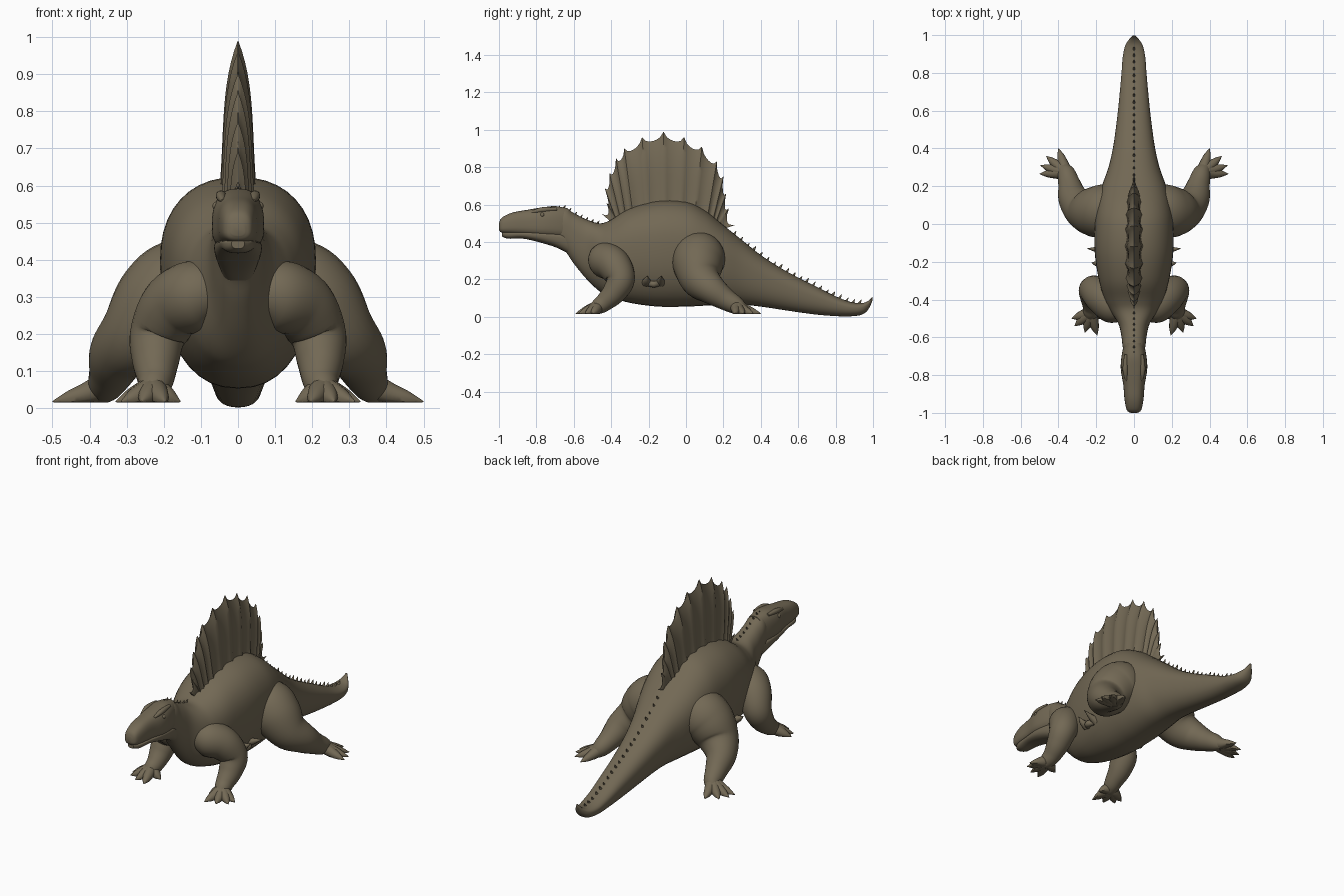
import bpy
import bmesh
from math import sin, cos, pi
from mathutils import Vector

cube = bpy.data.objects.get("Cube")
if cube:
    bpy.data.objects.remove(cube)

SOLE = 0.015  # height of the flat foot soles

hide = bpy.data.materials.new("olive_brown_hide")
hide.use_nodes = True
colour = (0.17, 0.14, 0.09, 1)
hide.diffuse_color = colour
shader = hide.node_tree.nodes["Principled BSDF"]
shader.inputs["Base Color"].default_value = colour
shader.inputs["Roughness"].default_value = 0.8
parts = []


def finish(bm, name, mirrored=False):
    """Turn a bmesh into a named object, mirrored across x if asked."""
    bmesh.ops.remove_doubles(bm, verts=bm.verts, dist=0.0003)
    bmesh.ops.recalc_face_normals(bm, faces=bm.faces)
    mesh = bpy.data.meshes.new(name)
    bm.to_mesh(mesh)
    bm.free()
    mesh.materials.append(hide)
    obj = bpy.data.objects.new(name, mesh)
    bpy.context.collection.objects.link(obj)
    if mirrored:
        mirror = obj.modifiers.new("mirror", "MIRROR")
        mirror.use_mirror_merge = False
    parts.append(obj)


def smooth_rows(rows, steps):
    """Catmull-Rom interpolation through rows of numbers."""
    out = []
    last = len(rows) - 1
    for i in range(last):
        quads = list(zip(rows[max(i - 1, 0)], rows[i], rows[i + 1], rows[min(i + 2, last)]))
        for s in range(steps):
            t = s / steps
            out.append([b + t / 2 * (c - a + t * (2 * a - 5 * b + 4 * c - d
                        + t * (3 * (b - c) + d - a))) for a, b, c, d in quads])
    out.append(list(rows[-1]))
    return out


def loft(bm, rings):
    """Skin a list of equal rings and cap both ends."""
    loops = [[bm.verts.new(p) for p in ring] for ring in rings]
    count = len(loops[0])
    for a, b in zip(loops, loops[1:]):
        for j in range(count):
            k = (j + 1) % count
            bm.faces.new((a[j], a[k], b[k], b[j]))
    bm.faces.new(loops[0])
    bm.faces.new(loops[-1])


def power(value, p):
    return abs(value) ** p * (1 if value > 0 else -1)


def trunk(bm, rows, waist=0.5, p=1.0, sides=40):
    """Loft of upright sections: y, bottom, top, half width."""
    rings = []
    for y, low, high, width in rows:
        mid = low + (high - low) * waist
        ring = []
        for j in range(sides):
            a = 2 * pi * j / sides
            reach = high - mid if sin(a) > 0 else mid - low
            ring.append((width * power(cos(a), p), y, mid + reach * power(sin(a), p)))
        rings.append(ring)
    loft(bm, rings)


def tube(bm, rows, steps=5, sides=20):
    """Round limb along points x, y, z with a radius, flattened at the sole."""
    rows = smooth_rows(rows, steps)
    points = [Vector(r[:3]) for r in rows]
    rings, turn, old = [], None, None
    for i, point in enumerate(points):
        way = (points[min(i + 1, len(points) - 1)] - points[max(i - 1, 0)]).normalized()
        turn = old.rotation_difference(way) @ turn if old else way.to_track_quat("Z", "Y")
        old = way
        ring = []
        for j in range(sides):
            a = 2 * pi * j / sides
            v = point + turn @ Vector((cos(a), sin(a), 0)) * max(rows[i][3], 0.001)
            v.z = max(v.z, SOLE)
            ring.append(v)
        rings.append(ring)
    loft(bm, rings)


# Neck, barrel and tail in one loft
body_rows = smooth_rows([
    (-.72, .4, .57, .045), (-.65, .355, .585, .06), (-.6, .285, .555, .066),
    (-.53, .2, .52, .082), (-.46, .135, .5, .125), (-.4, .105, .52, .155),
    (-.3, .075, .58, .185), (-.15, .055, .62, .208), (0, .055, .615, .208),
    (.1, .06, .57, .195), (.2, .065, .49, .17), (.3, .065, .41, .135),
    (.4, .055, .33, .112), (.5, .04, .265, .097), (.6, .025, .21, .085),
    (.7, .012, .16, .075), (.8, .004, .11, .066), (.88, .003, .08, .06),
    (.94, .012, .074, .048), (.975, .04, .086, .028), (.998, .09, .11, .006)], 5)
bm = bmesh.new()
trunk(bm, body_rows, waist=0.6, p=0.88)
finish(bm, "body_and_tail")


def back_height(y):
    return min(body_rows, key=lambda r: abs(r[0] - y))[2]


# Skull and lower jaw, with a thin mouth line between them
bm = bmesh.new()
trunk(bm, smooth_rows([
    (-1, .465, .5, .018), (-.985, .45, .53, .038), (-.93, .443, .557, .05),
    (-.85, .436, .572, .057), (-.77, .425, .585, .07), (-.7, .42, .592, .066),
    (-.63, .42, .58, .052)], 5), waist=0.4, p=0.75)
finish(bm, "skull")
bm = bmesh.new()
trunk(bm, smooth_rows([
    (-.985, .43, .452, .018), (-.95, .418, .455, .04), (-.87, .418, .455, .051),
    (-.77, .395, .455, .064), (-.68, .365, .45, .06), (-.6, .32, .44, .045)], 5),
    waist=0.7, p=0.8)
finish(bm, "lower_jaw")

# Brow ridges and eyes
bm = bmesh.new()
tube(bm, [(.04, -.83, .558, .006), (.046, -.77, .572, .014), (.043, -.69, .576, .008)], sides=12)
finish(bm, "brow_ridge", True)
bm = bmesh.new()
bmesh.ops.create_uvsphere(bm, u_segments=16, v_segments=10, radius=0.012)
bmesh.ops.translate(bm, verts=bm.verts, vec=(.057, -.768, .545))
finish(bm, "eye", True)

# Back sail: ribs fan out to the tips, the web dips between them
tips = [(-.45, .55), (-.425, .61), (-.435, .69), (-.41, .77), (-.375, .85),
        (-.33, .9), (-.235, .96), (-.12, .99), (-.01, .96), (.085, .91),
        (.165, .83), (.2, .75), (.215, .66), (.23, .58), (.26, .49)]
SPLIT, ROWS = 6, 14
rings = []
columns = (len(tips) - 1) * SPLIT
for c in range(columns + 1):
    i = min(c // SPLIT, len(tips) - 2)
    f = c / SPLIT - i
    dip = max(sin(pi * f), 0)
    tip = Vector((0, *tips[i])).lerp(Vector((0, *tips[i + 1])), f)
    root_y = -.1 + (tip.y + .1) * .8
    root = Vector((0, root_y, back_height(root_y) - .04))
    tip -= (tip - root).normalized() * .035 * dip ** .5
    thick = .04 * (.12 + .88 * sin(pi * c / columns)) * (1 - .25 * dip)
    right, left = [], []
    for r in range(ROWS + 1):
        t = r / ROWS
        point = root.lerp(tip, t)
        side = Vector((thick * (1 - t ** 4) * (1 + .25 * (1 - t) ** 4) + .0008, 0, 0))
        right.append(point + side)
        left.append(point - side)
    rings.append(right + left[::-1])
bm = bmesh.new()
loft(bm, rings)
finish(bm, "back_sail")


# Small spikes along the neck and tail
def spike_row(name, start, end, count, size):
    bm = bmesh.new()
    for i in range(count):
        y = start + (end - start) * i / (count - 1)
        z = back_height(y)
        tube(bm, [(0, y - size / 2, z - size / 2, size * .4), (0, y, z + size * .2, size * .28),
                  (0, y + size * .4, z + size * .85, .001)], steps=2, sides=8)
    finish(bm, name)


spike_row("neck_spikes", -.68, -.47, 8, .016)
spike_row("tail_spikes", .26, .93, 20, .021)

# Paired horns on a low swelling of each flank
bm = bmesh.new()
for y, reach in ((-.135, .248), (-.21, .225)):
    tube(bm, [(.16, y, .185, .026), (.195, y, .198, .016), (reach, y + .005, .22, .001)], sides=12)
tube(bm, [(.15, -.21, .18, .012), (.185, -.172, .175, .018), (.15, -.135, .18, .012)], sides=12)
finish(bm, "flank_horns", True)


# Limbs with clawed feet; toes spread from the ankle
def limb(name, path, claws):
    bm = bmesh.new()
    tube(bm, path, steps=6, sides=28)
    x, y, z, r = path[-2]
    for cx, cy in claws:
        toe = [(x + (cx - x) * s, y + (cy - y) * s, height, radius) for s, height, radius in
               ((0, z, r * .8), (.35, .04, .029), (.7, .026, .019), (1, .018, .001))]
        tube(bm, toe, sides=12)
    finish(bm, name, True)


limb("hind_leg",
     [(.08, .07, .34, .1), (.145, .07, .322, .138), (.205, .065, .275, .135),
      (.268, .08, .2, .108), (.32, .135, .148, .082), (.342, .21, .095, .06),
      (.36, .27, .06, .047), (.385, .3, .035, .03)],
     [(.5, .265), (.495, .31), (.465, .36), (.4, .4)])
limb("front_leg",
     [(.05, -.46, .31, .06), (.105, -.435, .305, .095), (.17, -.385, .275, .092),
      (.215, -.35, .2, .077), (.222, -.385, .13, .064), (.222, -.435, .08, .05),
      (.228, -.47, .055, .042), (.235, -.5, .035, .028)],
     [(.33, -.5), (.315, -.54), (.26, -.575), (.195, -.59), (.155, -.49)])

# Smooth shading with sharp creases kept
bpy.ops.object.select_all(action="DESELECT")
for obj in parts:
    obj.select_set(True)
bpy.context.view_layer.objects.active = parts[0]
bpy.ops.object.shade_smooth_by_angle(angle=0.8)
